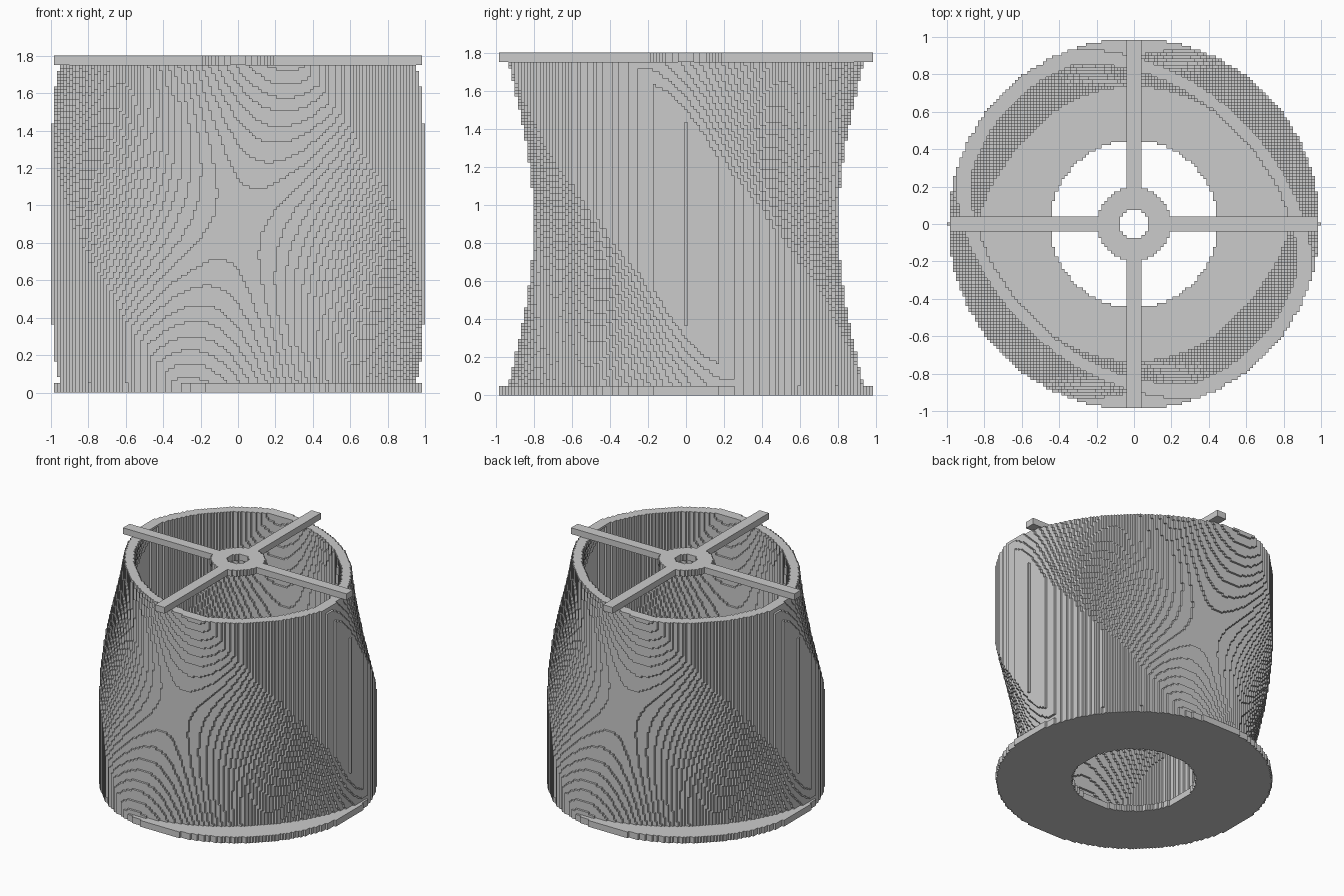
import bpy
import math

if "Cube" in bpy.data.objects:
    bpy.data.objects.remove(bpy.data.objects["Cube"], do_unlink=True)

# The lampshade is built of small cubes; all sizes below are in cubes
HALF = 60
CELL = 2 / (2 * HALF + 1)
PLATE = 3
HEIGHT = 109
MIDDLE = (HEIGHT - 1) / 2
MAJOR, MINOR = 64.5, 48.5
INNER = 55 / 60

grey = bpy.data.materials.new("light_grey")
grey.use_nodes = True
colour = (0.6, 0.6, 0.6, 1)
grey.diffuse_color = colour
grey.node_tree.nodes["Principled BSDF"].inputs["Base Color"].default_value = colour


def block_part(name, inside, bottom, top):
    """Fill the cubes where inside(i, j, k) holds and skin them with flat quads."""
    span = range(-HALF, HALF + 1)
    cells = {(i, j, k) for k in range(bottom, top)
             for i in span for j in span if inside(i, j, k)}
    verts, faces, index = [], [], {}

    def vertex(corner):
        if corner not in index:
            index[corner] = len(verts)
            i, j, k = corner
            verts.append(((i - 0.5) * CELL, (j - 0.5) * CELL, k * CELL))
        return index[corner]

    def shift(cell, axis, amount):
        moved = list(cell)
        moved[axis] += amount
        return tuple(moved)

    for axis in range(3):
        run = 0 if axis == 2 else 2
        u, v = (axis + 1) % 3, (axis + 2) % 3
        for sign in (-1, 1):
            open_cells = {c for c in cells if shift(c, axis, sign) not in cells}
            for cell in open_cells:
                if shift(cell, run, -1) in open_cells:
                    continue
                # Join neighbouring squares into one strip
                length = 1
                while shift(cell, run, length) in open_cells:
                    length += 1
                start = shift(cell, axis, 1) if sign > 0 else cell
                du = length if u == run else 1
                dv = length if v == run else 1
                right = shift(start, u, du)
                quad = [start, right, shift(right, v, dv), shift(start, v, dv)]
                faces.append([vertex(c) for c in quad[::sign]])

    mesh = bpy.data.meshes.new(name)
    mesh.from_pydata(verts, [], faces)
    mesh.materials.append(grey)
    mesh.update()
    part = bpy.data.objects.new(name, mesh)
    bpy.context.collection.objects.link(part)
    return part


# Twist of the oval for each layer: a quarter turn from bottom to top
turns = []
for layer in range(HEIGHT):
    angle = math.radians(90) * (MIDDLE - layer) / (HEIGHT - 1)
    turns.append((math.cos(angle), math.sin(angle)))


def in_oval(i, j, k, scale):
    c, s = turns[k]
    along, across = i * c + j * s, j * c - i * s
    return (i * i + j * j <= (HALF * scale) ** 2 and
            (along / MAJOR) ** 2 + (across / MINOR) ** 2 <= scale ** 2)


def base(i, j, k):
    return 27 <= math.hypot(i, j) < HALF


def wall(i, j, k):
    return in_oval(i, j, k, 1) and not in_oval(i, j, k, INNER)


def spider(i, j, k):
    r = math.hypot(i, j)
    return 5 <= r < 12 or (5 <= r < HALF and min(abs(i), abs(j)) <= 2)


# Base ring, twisted oval shade, and the hub with four spokes on the rim
block_part("base_ring", base, 0, PLATE)
block_part("twisted_shade", wall, PLATE, HEIGHT - PLATE)
block_part("hub_and_spokes", spider, HEIGHT - PLATE, HEIGHT)
